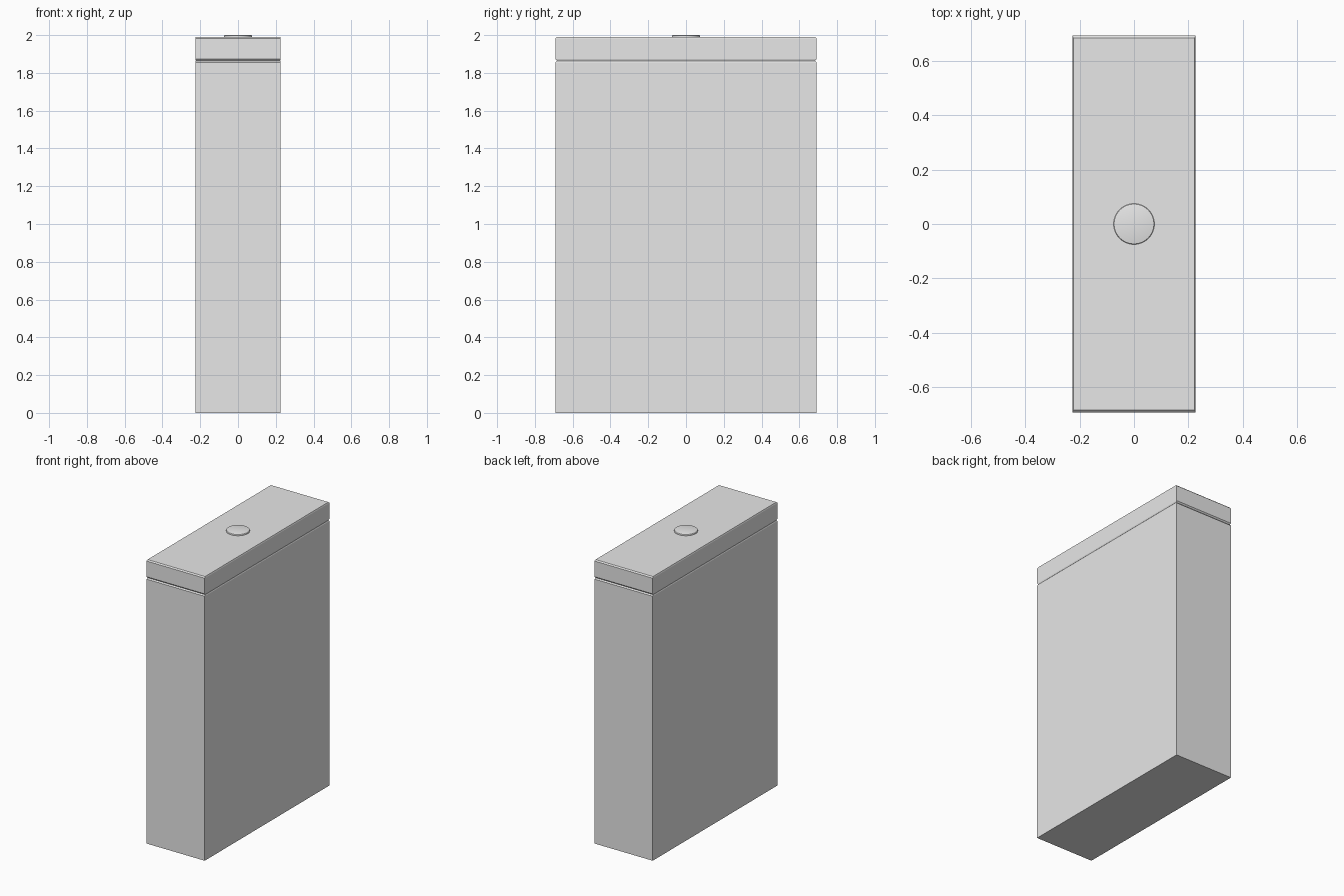
import bpy, bmesh, math

if "Cube" in bpy.data.objects:
    bpy.data.objects.remove(bpy.data.objects["Cube"])

white = bpy.data.materials.new("ceramic_white")
white.diffuse_color = (0.8, 0.8, 0.8, 1)
white.use_nodes = True
white.node_tree.nodes["Principled BSDF"].inputs["Base Color"].default_value = white.diffuse_color

HX, HY = 0.226, 0.692


def loft(name, rings):
    """Closed solid through a stack of equal-sized point rings."""
    bm = bmesh.new()
    loops = [[bm.verts.new(p) for p in r] for r in rings]
    n = len(loops[0])
    for a, b in zip(loops, loops[1:]):
        for i in range(n):
            j = (i + 1) % n
            bm.faces.new((a[i], a[j], b[j], b[i]))
    bm.faces.new(loops[0][::-1])
    bm.faces.new(loops[-1])
    me = bpy.data.meshes.new(name)
    bm.to_mesh(me)
    bm.free()
    me.materials.append(white)
    ob = bpy.data.objects.new(name, me)
    bpy.context.collection.objects.link(ob)
    return ob


def rect(z, dx=0.0, dy=0.0):
    x, y = HX - dx, HY - dy
    return [(-x, -y, z), (x, -y, z), (x, y, z), (-x, y, z)]


def circle(z, r, n=48):
    return [(r * math.cos(2 * math.pi * i / n), r * math.sin(2 * math.pi * i / n), z)
            for i in range(n)]


# Tank body, chamfered at the top (wider on the short ends)
loft("tank_body", [rect(0), rect(1.856), rect(1.8635, 0.003, 0.008)])

# Lid, chamfered top and bottom
loft("lid", [rect(1.864, 0.003, 0.008), rect(1.873), rect(1.983),
             rect(1.991, 0.003, 0.008)])

# Round push button
button = loft("push_button", [circle(1.985, 0.075), circle(1.996, 0.075),
                              circle(1.999, 0.073), circle(2.0, 0.070)])
bpy.context.view_layer.objects.active = button
button.select_set(True)
bpy.ops.object.shade_smooth_by_angle(angle=math.radians(30))
